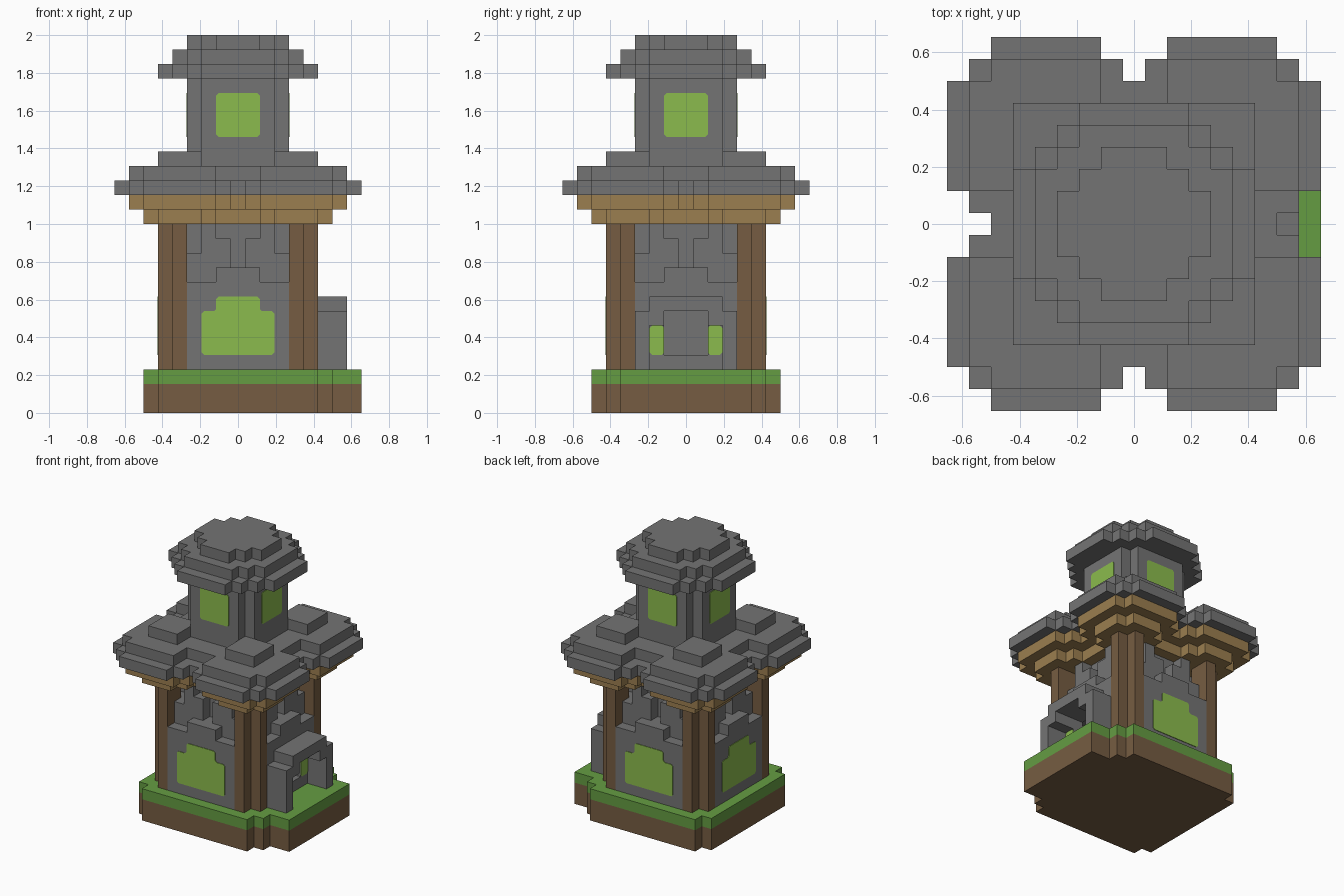
import bpy, bmesh
from math import pi
from mathutils import Matrix, Vector

cube = bpy.data.objects.get("Cube")
if cube:
    bpy.data.objects.remove(cube, do_unlink=True)

U = 1 / 13  # block size; plan cell i spans i-0.5 .. i+0.5


def material(name, rgb):
    m = bpy.data.materials.new(name)
    m.use_nodes = True
    m.diffuse_color = (*rgb, 1)
    m.node_tree.nodes["Principled BSDF"].inputs["Base Color"].default_value = (*rgb, 1)
    return m


STONE = material("grey stone", (0.175, 0.175, 0.175))
WOOD = material("brown wood", (0.18, 0.108, 0.054))
TAN = material("tan timber", (0.33, 0.21, 0.08))
GRASS = material("grass green", (0.13, 0.335, 0.055))
GLOW = material("light green glass", (0.26, 0.5, 0.075))


def box(x0, x1, y0, y1, z0, z1):
    return {(x, y, z) for x in range(x0, x1 + 1)
            for y in range(y0, y1 + 1) for z in range(z0, z1)}


def disc(z0, z1, *pairs, c=0):
    """Stepped round layer: each pair is a half width and half depth, also swapped."""
    out = set()
    for a, b in pairs:
        for p, q in ((a, b), (b, a)):
            out |= box(c - p, c + p, c - q, c + q, z0, z1)
    return out


def four(cells):
    """Mirror into all four corners."""
    return {(sx * x, sy * y, z) for x, y, z in cells for sx in (-1, 1) for sy in (-1, 1)}


def finish(name, bm, mat):
    me = bpy.data.meshes.new(name)
    bm.to_mesh(me)
    bm.free()
    me.materials.append(mat)
    ob = bpy.data.objects.new(name, me)
    bpy.context.scene.collection.objects.link(ob)


def blocks(name, cells, mat):
    """Outer skin of a set of blocks, with flat areas joined."""
    bm = bmesh.new()
    verts = {}
    for cell in cells:
        centre = Vector(cell) + Vector((0, 0, 0.5))
        for axis in range(3):
            for s in (-1, 1):
                n = Vector((0, 0, 0))
                n[axis] = s
                if tuple(int(a + b) for a, b in zip(cell, n)) in cells:
                    continue
                t = Vector((0, 0, 0))
                t[(axis + 1) % 3] = 1
                w = n.cross(t)
                ring = []
                for i, j in ((-1, -1), (1, -1), (1, 1), (-1, 1)):
                    key = (centre + (n + t * i + w * j) / 2).to_tuple(1)
                    if key not in verts:
                        verts[key] = bm.verts.new(Vector(key) * U)
                    ring.append(verts[key])
                bm.faces.new(ring)
    bm.normal_update()
    bmesh.ops.dissolve_limit(bm, angle_limit=0.01, verts=bm.verts, edges=bm.edges)
    finish(name, bm, mat)


def pane(name, outline, distance, turn):
    """Thin glass plate with clipped corners, on the wall facing the given quarter turn."""
    bm = bmesh.new()
    bm.faces.new([bm.verts.new((x * U, -distance * U, z * U)) for x, z in outline])
    bmesh.ops.bevel(bm, geom=bm.verts[:], offset=0.012, segments=1, affect='VERTICES')
    ext = bmesh.ops.extrude_face_region(bm, geom=bm.faces[:])
    moved = [v for v in ext["geom"] if isinstance(v, bmesh.types.BMVert)]
    bmesh.ops.translate(bm, verts=moved, vec=(0, -0.004, 0))
    bm.transform(Matrix.Rotation(turn * pi / 2, 4, 'Z'))
    bmesh.ops.recalc_face_normals(bm, faces=bm.faces)
    finish(name, bm, GLOW)


# Ground slab with a wider strip under the porch
def slab(z0, z1):
    return disc(z0, z1, (6, 5)) | box(6, 8, -4, 4, z0, z1)


blocks("earth_base", slab(0, 2), WOOD)
blocks("grass_top", slab(2, 3), GRASS)

# Corner posts, notched on the outer corner
post = box(4, 5, 4, 5, 3, 13) - box(5, 5, 5, 5, 3, 13)
blocks("corner_posts", four(post), WOOD)

# Hollow house, walls flush with the posts, with a doorway
house = disc(3, 9, (5, 3)) - disc(3, 9, (4, 3))
house -= box(5, 5, -1, 1, 4, 7)
# Stepped stone top, notched in the middle of each side around a solid core
house |= disc(9, 10, (5, 1), (4, 3))
upper = disc(10, 11, (4, 3)) | disc(11, 13, (4, 2))
upper -= disc(10, 12, (4, 0)) | disc(12, 13, (4, 1))
house |= upper | disc(10, 13, (3, 2))
blocks("house_walls", house, STONE)

# Arched porch
porch = box(6, 7, -3, 3, 3, 7) | box(6, 7, -2, 2, 7, 8)
porch -= box(6, 7, -2, 2, 3, 6) | box(6, 7, -1, 1, 6, 7)
blocks("porch", porch, STONE)

# Timber eaves: four lobes around a stepped core
eaves = four(disc(13, 14, (2, 1), c=4) | disc(14, 15, (3, 2), c=4))
eaves |= disc(13, 14, (4, 4)) | disc(14, 15, (5, 5))
blocks("timber_eaves", eaves, TAN)

# Stone roof: lobed slab, raised lobes joined by a square, corner pads
lobes = {c for c in disc(16, 17, (3, 2), c=4) if min(c[0], c[1]) > 1}
roof = four(disc(15, 16, (4, 2), (3, 3), c=4) | lobes | disc(17, 18, (1, 1), c=4))
roof |= disc(15, 16, (6, 6)) | disc(16, 17, (5, 5))
blocks("lobed_roof", roof, STONE)

# Tower and its stepped round cap
blocks("tower", disc(17, 23, (3, 2)), STONE)
cap = disc(23, 24, (5, 2), (4, 3)) | disc(24, 25, (4, 2), (3, 3))
cap |= disc(25, 26, (3, 1), (2, 2))
blocks("tower_cap", cap, STONE)

# Glass panes; the porch side keeps only a strip beside the doorway
half = [(2.5, 4), (2.5, 7), (1.5, 7), (1.5, 8)]
arch = half + [(-x, z) for x, z in reversed(half)]
square = [(-1.5, 19), (1.5, 19), (1.5, 22), (-1.5, 22)]
for turn, side in enumerate(("front", "left", "back", "right")):
    pane("tower_window_" + side, square, 3.5, turn)
    if side != "left":
        pane("house_window_" + side, arch, 5.5, turn)
for s in (-1, 1):
    strip = [(s * 1.5, 4), (s * 2.5, 4), (s * 2.5, 6), (s * 1.5, 6)]
    pane("door_side_window", strip, 5.5, 1)
